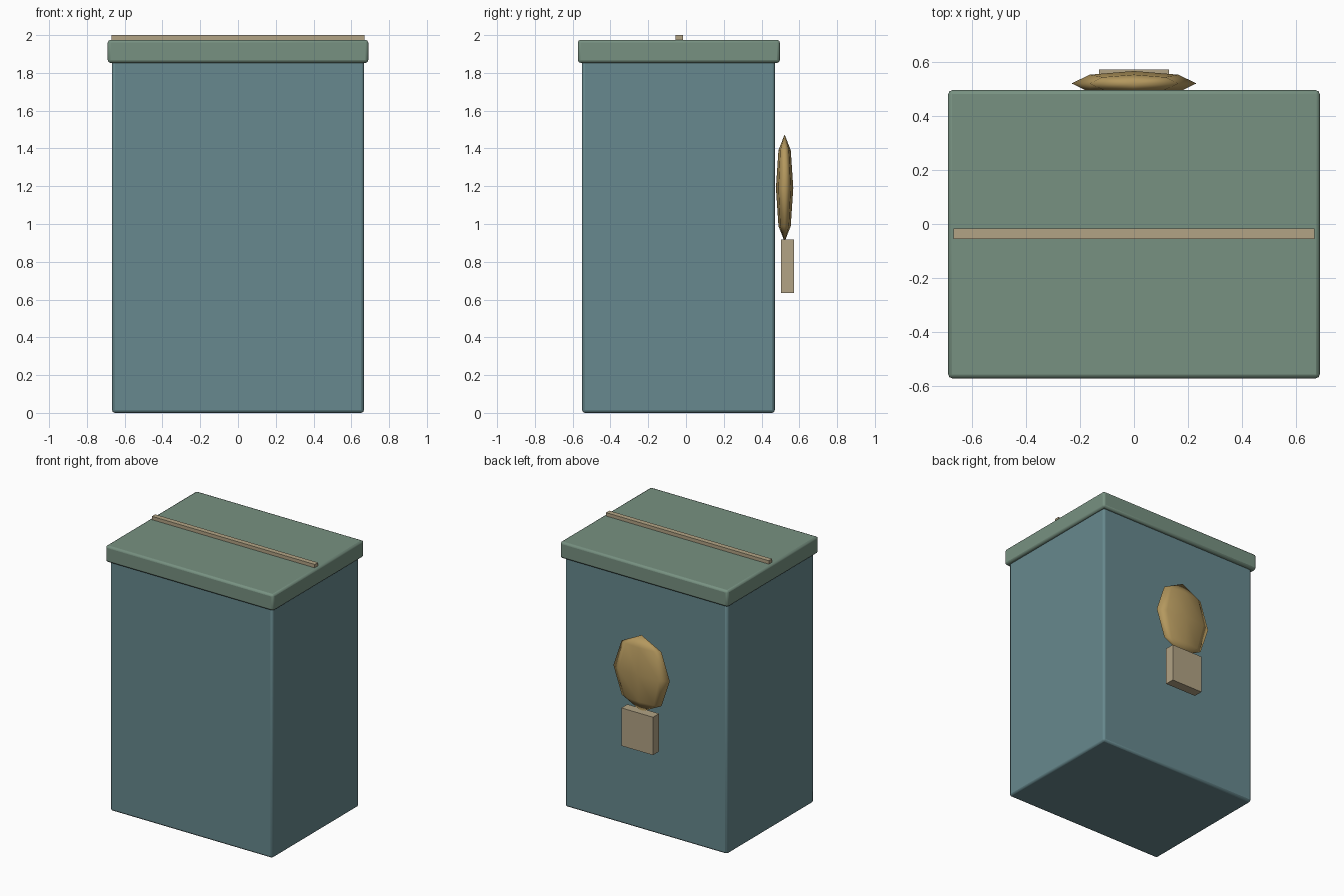
import bpy

cube = bpy.data.objects.get("Cube")
if cube:
    bpy.data.objects.remove(cube, do_unlink=True)


def linear(c):
    c /= 255
    return c / 12.92 if c <= 0.04045 else ((c + 0.055) / 1.055) ** 2.4


def material(name, *rgb):
    mat = bpy.data.materials.new(name)
    mat.use_nodes = True
    colour = [linear(c) for c in rgb] + [1]
    mat.diffuse_color = colour
    mat.node_tree.nodes["Principled BSDF"].inputs["Base Color"].default_value = colour
    return mat


blue = material("slate blue", 103, 137, 142)
green = material("sage green", 119, 145, 129)
tan = material("pale tan", 178, 163, 133)
brass = material("brass", 180, 152, 94)


def box(name, low, high, mat, bevel=0):
    centre = [(a + b) / 2 for a, b in zip(low, high)]
    bpy.ops.mesh.primitive_cube_add(size=1, location=centre)
    ob = bpy.context.object
    ob.name = name
    ob.scale = [b - a for a, b in zip(low, high)]
    bpy.ops.object.transform_apply(location=False, rotation=False, scale=True)
    ob.data.materials.append(mat)
    if bevel:
        mod = ob.modifiers.new("rounded edges", "BEVEL")
        mod.width = bevel
        mod.segments = 2
        bpy.ops.object.shade_smooth_by_angle()
    return ob


# Bin body and overhanging lid
box("body", (-0.667, -0.55, 0), (0.667, 0.47, 1.87), blue, 0.015)
box("lid", (-0.69, -0.573, 1.853), (0.69, 0.497, 1.975), green, 0.015)

# Thin ridge across the lid
box("lid_ridge", (-0.67, -0.055, 1.965), (0.67, -0.017, 2.0), tan)

# Rounded low-poly medallion on the back
bpy.ops.mesh.primitive_uv_sphere_add(segments=8, ring_count=4, location=(0, 0.522, 1.19))
medallion = bpy.context.object
medallion.name = "back_medallion"
medallion.scale = (0.232, 0.046, 0.284)
bpy.ops.object.transform_apply(location=False, rotation=False, scale=True)
medallion.data.materials.append(brass)
bpy.ops.object.shade_smooth()

# Block hanging below the medallion
box("back_block", (-0.13, 0.502, 0.635), (0.13, 0.573, 0.917), tan)
